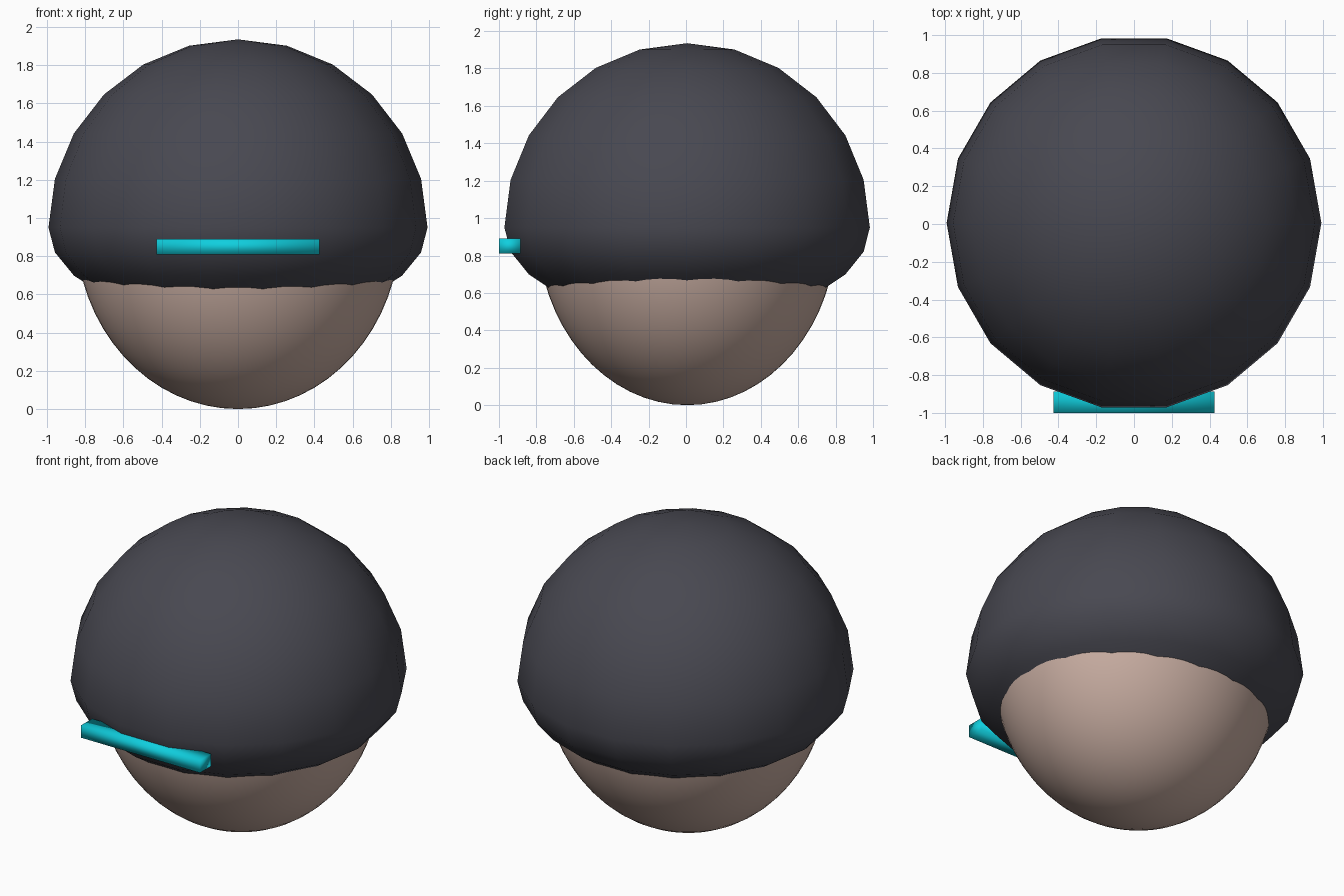
import bpy
import bmesh
import math
from mathutils import Matrix, Vector

if "Cube" in bpy.data.objects:
    bpy.data.objects.remove(bpy.data.objects["Cube"], do_unlink=True)

OFFSET_Y = 0.006


def make_material(name, rgb):
    mat = bpy.data.materials.new(name)
    mat.use_nodes = True
    mat.diffuse_color = (*rgb, 1)
    mat.node_tree.nodes["Principled BSDF"].inputs["Base Color"].default_value = (*rgb, 1)
    return mat


def finish(bm, name, mat):
    mesh = bpy.data.meshes.new(name)
    for face in bm.faces:
        face.smooth = True
    bm.to_mesh(mesh)
    bm.free()
    mesh.materials.append(mat)
    obj = bpy.data.objects.new(name, mesh)
    bpy.context.collection.objects.link(obj)
    return obj


def ellipsoid(segments, rings, radii, center):
    bm = bmesh.new()
    bmesh.ops.create_uvsphere(bm, u_segments=segments, v_segments=rings, radius=1)
    # Turn so that one vertex column faces the front
    bmesh.ops.rotate(bm, verts=bm.verts, matrix=Matrix.Rotation(math.pi / 2, 3, "Z"))
    bmesh.ops.scale(bm, verts=bm.verts, vec=radii)
    bmesh.ops.translate(bm, verts=bm.verts, vec=center)
    return bm


skin = make_material("warm skin", (0.58, 0.42, 0.36))
charcoal = make_material("charcoal", (0.065, 0.065, 0.082))
cyan = make_material("bright cyan", (0.005, 0.62, 0.73))

# Head: tall smooth ellipsoid
finish(ellipsoid(64, 32, (0.85, 0.80, 0.95), (0, OFFSET_Y, 0.95)), "head", skin)

# Cap: coarse dome, its underside squashed and cut off inside the head
CAP_Z = 0.95
bm = ellipsoid(18, 12, (0.992, 0.992, 0.985), (0, OFFSET_Y, CAP_Z))
for v in bm.verts:
    if v.co.z < CAP_Z:
        v.co.z = CAP_Z + (v.co.z - CAP_Z) * 0.51
hidden = [v for v in bm.verts if v.co.z < 0.55]
bmesh.ops.delete(bm, geom=hidden, context="VERTS")
finish(bm, "cap", charcoal)

# Front bar: softly shaded box across the brow
bm = bmesh.new()
bmesh.ops.create_cube(bm, size=1)
bmesh.ops.scale(bm, verts=bm.verts, vec=(0.854, 0.114, 0.08))
bmesh.ops.translate(bm, verts=bm.verts, vec=Vector((0, -0.943, 0.85)))
finish(bm, "front_bar", cyan)
